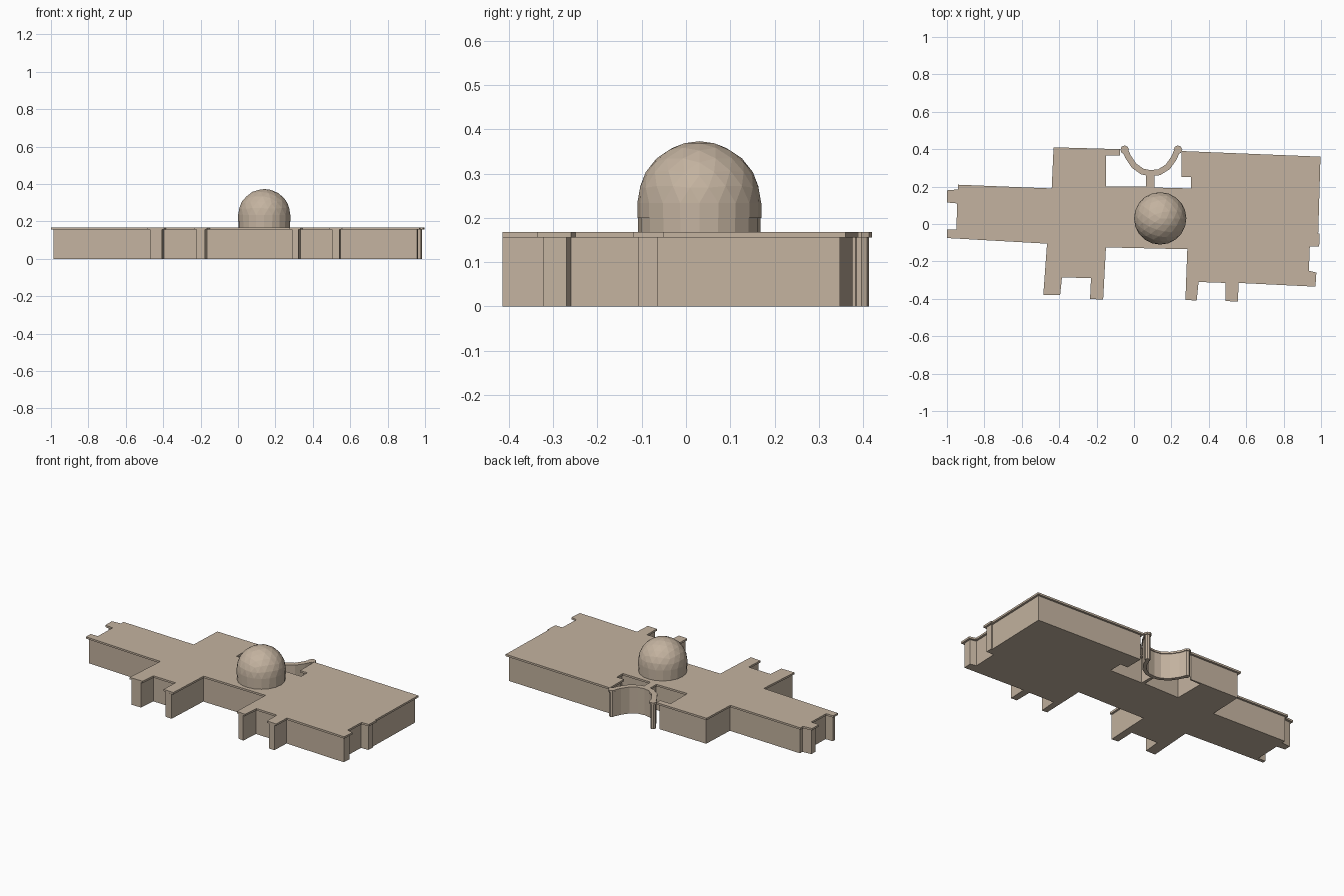
import bpy, bmesh, math
from mathutils import Vector

if "Cube" in bpy.data.objects:
    bpy.data.objects.remove(bpy.data.objects["Cube"])

WALL_TOP, ROOF_TOP = 0.156, 0.168

stone = bpy.data.materials.new("stone")
stone.diffuse_color = (0.55, 0.45, 0.35, 1)
stone.use_nodes = True
stone.node_tree.nodes["Principled BSDF"].inputs["Base Color"].default_value = stone.diffuse_color


def finish(name, bm):
    bmesh.ops.recalc_face_normals(bm, faces=bm.faces)
    mesh = bpy.data.meshes.new(name)
    bm.to_mesh(mesh)
    bm.free()
    mesh.materials.append(stone)
    obj = bpy.data.objects.new(name, mesh)
    bpy.context.collection.objects.link(obj)
    return obj


def prism(name, outline, z0, z1):
    """Extrude a plan outline from z0 to z1."""
    bm = bmesh.new()
    low = [bm.verts.new((x, y, z0)) for x, y in outline]
    high = [bm.verts.new((x, y, z1)) for x, y in outline]
    n = len(outline)
    for i in range(n):
        j = (i + 1) % n
        bm.faces.new((low[i], low[j], high[j], high[i]))
    caps = [bm.faces.new(low), bm.faces.new(high)]
    bmesh.ops.triangulate(bm, faces=caps)
    return finish(name, bm)


def shifted(pts, dist, closed=True):
    """Offset a path to its right (inwards for a clockwise outline)."""
    pts = [Vector(p) for p in pts]
    n, out = len(pts), []
    for i, p in enumerate(pts):
        a, b = pts[i - 1], pts[(i + 1) % n]
        if not closed and i == 0:
            a = p - (b - p)
        if not closed and i == n - 1:
            b = p + (p - a)
        d1, d2 = (p - a).normalized(), (b - p).normalized()
        n1, n2 = Vector((d1.y, -d1.x)), Vector((d2.y, -d2.x))
        out.append(p + (n1 + n2) * dist / (1 + n1.dot(n2)))
    return out


def ring(cx, cy, r, n):
    return [(cx + r * math.cos(math.tau * i / n), cy + r * math.sin(math.tau * i / n))
            for i in range(n)]


# Plan of the building, clockwise
back_left = [(-0.94, 0.21), (-0.44, 0.19), (-0.43, 0.41), (-0.075, 0.40)]
courtyard = [(-0.075, 0.365), (-0.15, 0.365), (-0.15, 0.20), (0.065, 0.20),
             (0.065, 0.27), (0.11, 0.27), (0.11, 0.195), (0.305, 0.19),
             (0.305, 0.25), (0.255, 0.25), (0.255, 0.39)]
right_end = [(0.997, 0.36), (0.985, -0.05), (0.993, -0.05), (0.99, -0.12),
             (0.94, -0.12), (0.935, -0.25), (0.975, -0.26), (0.97, -0.335)]
front = [(0.56, -0.315), (0.555, -0.415), (0.49, -0.412), (0.49, -0.315),
         (0.345, -0.31), (0.335, -0.41), (0.275, -0.405), (0.285, -0.135),
         (-0.15, -0.125), (-0.165, -0.405), (-0.235, -0.40), (-0.23, -0.29),
         (-0.385, -0.285), (-0.395, -0.38), (-0.485, -0.38), (-0.465, -0.105)]
left_end = [(-1, -0.075), (-1, -0.03), (-0.95, -0.03), (-0.945, 0.11),
            (-1, 0.115), (-1, 0.18), (-0.94, 0.185)]
plan = back_left + courtyard + right_end + front + left_end

# Main walls set in under the roof; front porches stay flush at their faces
walls = shifted(plan, 0.013)
for p, v in zip(plan, walls):
    if p[1] < -0.36:
        v.y = p[1]
prism("walls", walls, 0, WALL_TOP)
prism("roof", plan, WALL_TOP, ROOF_TOP)

# Curved entrance screen with its coping and end posts
curve = [(-0.05, 0.40), (-0.032, 0.36), (0.0, 0.312), (0.045, 0.28), (0.088, 0.272),
         (0.135, 0.277), (0.18, 0.305), (0.212, 0.35), (0.235, 0.40)]
for name, half, post, z0, z1 in (("screen_wall", 0.011, 0.016, 0, WALL_TOP),
                                 ("screen_coping", 0.016, 0.023, WALL_TOP, ROOF_TOP)):
    band = shifted(curve, half, False) + shifted(curve, -half, False)[::-1]
    prism(name, band, z0, z1)
    for side, cx in (("left", -0.05), ("right", 0.235)):
        prism(f"{name}_{side}_post", ring(cx, 0.397, post, 8), z0, z1)

# Drum and faceted dome
CX, CY, R, CZ = 0.14, 0.03, 0.14, 0.233
prism("drum", ring(CX, CY, R * 0.985, 20), WALL_TOP, 0.2)
bm = bmesh.new()
bmesh.ops.create_icosphere(bm, subdivisions=3, radius=R)
cut = bmesh.ops.bisect_plane(bm, geom=bm.verts[:] + bm.edges[:] + bm.faces[:],
                             plane_co=(0, 0, 0), plane_no=(0, 0, 1),
                             dist=1e-5, clear_inner=True)
rim = [e for e in bm.edges if e.is_boundary]
skirt = bmesh.ops.extrude_edge_only(bm, edges=rim)
low = [g for g in skirt["geom"] if isinstance(g, bmesh.types.BMVert)]
for v in low:
    v.co.z = 0.2 - CZ
bmesh.ops.holes_fill(bm, edges=[e for e in bm.edges if e.is_boundary], sides=0)
bmesh.ops.translate(bm, verts=bm.verts, vec=(CX, CY, CZ))
finish("dome", bm)
